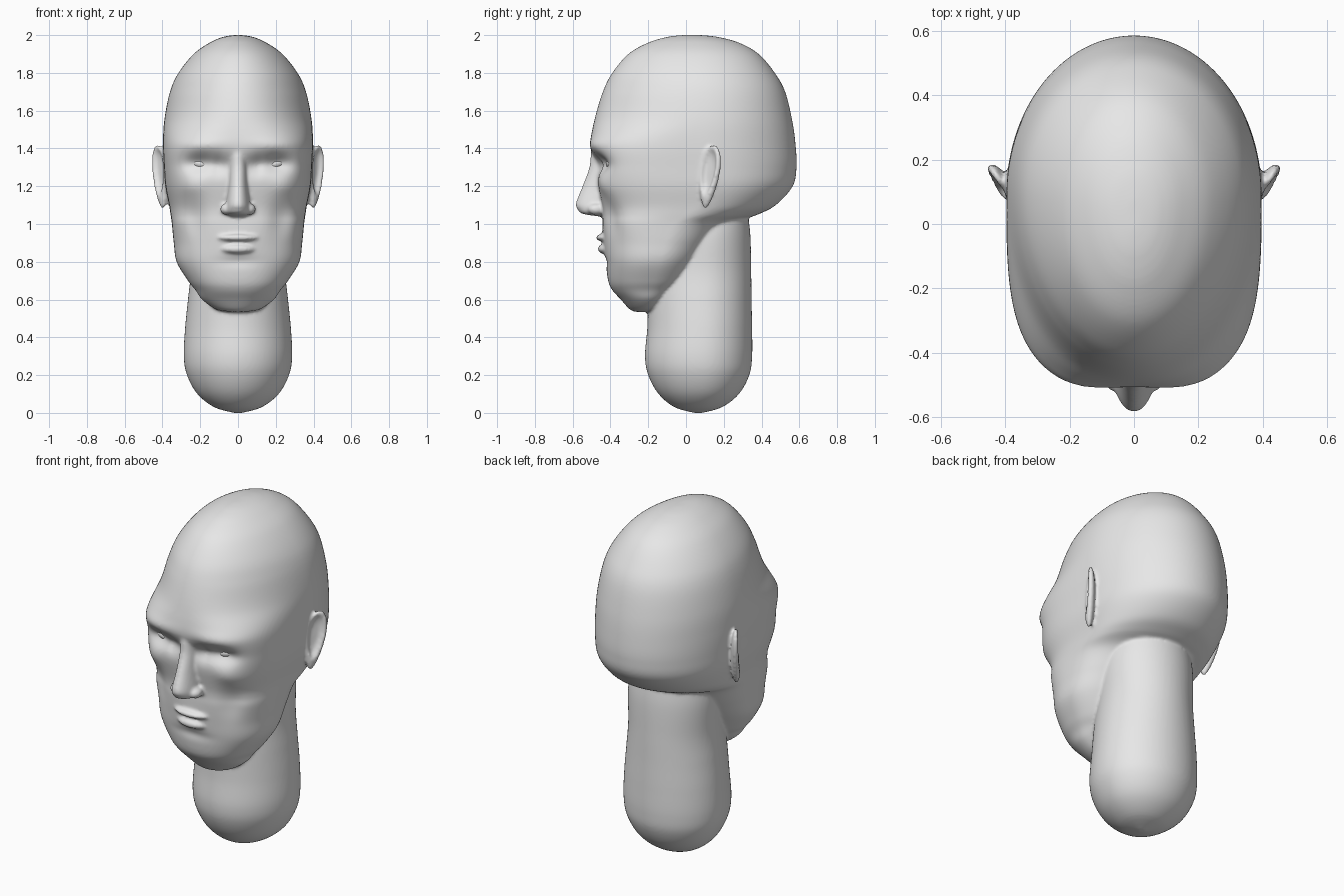
import bpy, bmesh, math
from mathutils import Matrix, Vector

if "Cube" in bpy.data.objects:
    bpy.data.objects.remove(bpy.data.objects["Cube"], do_unlink=True)

CLAY = (0.8, 0.8, 0.8, 1)
clay = bpy.data.materials.new("clay_grey")
clay.use_nodes = True
clay.diffuse_color = CLAY
clay.node_tree.nodes["Principled BSDF"].inputs["Base Color"].default_value = CLAY


def finish(name, bm):
    """Turn a bmesh into a smooth, clay-coloured object."""
    bmesh.ops.recalc_face_normals(bm, faces=bm.faces)
    mesh = bpy.data.meshes.new(name)
    bm.to_mesh(mesh)
    bm.free()
    mesh.materials.append(clay)
    for polygon in mesh.polygons:
        polygon.use_smooth = True
    obj = bpy.data.objects.new(name, mesh)
    bpy.context.collection.objects.link(obj)
    return obj


def spline(a, b, c, d, t):
    return 0.5 * (2 * b + (c - a) * t + (2 * a - 5 * b + 4 * c - d) * t * t
                  + (3 * b - a - 3 * c + d) * t ** 3)


def refine(rows, steps):
    """Smoothly interpolate the rows of a section table."""
    last = len(rows) - 1
    result = []
    for i in range(last):
        quad = [rows[max(0, min(last, i + k))] for k in (-1, 0, 1, 2)]
        for s in range(steps):
            result.append([spline(*values, s / steps) for values in zip(*quad)])
    return result + [list(rows[-1])]


def power(value, exponent):
    return math.copysign(abs(value) ** exponent, value)


def loft(name, rows, sculpt=None, steps=8, sides=128):
    """Rows hold height, front y, back y, half width and front squareness."""
    bm = bmesh.new()
    rings = []
    for z, front, back, width, square in refine(rows, steps):
        middle = front + 0.55 * (back - front)
        ring = []
        for k in range(sides):
            angle = math.tau * k / sides
            c, s = math.cos(angle), math.sin(angle)
            e = 2 / square if s < 0 else 1
            reach = middle - front if s < 0 else back - middle
            point = Vector((width * power(c, e), middle + reach * power(s, e), z))
            if sculpt:
                sculpt(point)
            ring.append(bm.verts.new(point))
        rings.append(ring)
    for low, high in zip(rings, rings[1:]):
        for k in range(sides):
            n = (k + 1) % sides
            bm.faces.new((low[k], low[n], high[n], high[k]))
    bm.faces.new(rings[0][::-1])
    bm.faces.new(rings[-1])
    return finish(name, bm)


def blob(name, place, size, turn=Matrix(), shape=None):
    """A sphere, optionally reshaped, then sized, turned and placed."""
    bm = bmesh.new()
    bmesh.ops.create_uvsphere(bm, u_segments=48, v_segments=32, radius=1)
    if shape:
        for v in bm.verts:
            shape(v.co)
    bm.transform(Matrix.Translation(place) @ turn @ Matrix.Diagonal((*size, 1)))
    return finish(name, bm)


def turned(**degrees):
    result = Matrix()
    for axis, angle in degrees.items():
        result = result @ Matrix.Rotation(math.radians(angle), 4, axis.upper())
    return result


# Face relief: x, z, x radius, z radius, push along y
RELIEF = [
    (0.20, 1.32, 0.09, 0.05, 0.055),   # eye socket
    (0.09, 1.31, 0.04, 0.05, 0.03),    # inner eye corner
    (0.20, 1.42, 0.14, 0.035, -0.012),  # brow
    (0.25, 1.20, 0.07, 0.05, -0.012),  # cheekbone
    (0.23, 1.02, 0.06, 0.09, 0.025),   # cheek hollow
    (0, 0.90, 0.12, 0.08, -0.01),      # mouth mound
    (0, 0.80, 0.10, 0.025, 0.01),      # chin crease
]


def face_relief(p):
    weight = max(0, min(1, (-p.y - 0.1) / 0.2))
    for x, z, rx, rz, push in RELIEF:
        p.y += weight * push * math.exp(-((abs(p.x) - x) / rx) ** 2
                                        - ((p.z - z) / rz) ** 2)


# Skull, face and jaw
skull = loft("head", [
    (0.535, -0.27, -0.18, 0.05, 2), (0.55, -0.3, -0.12, 0.12, 2),
    (0.6, -0.345, -0.08, 0.19, 2), (0.65, -0.39, -0.02, 0.225, 2.2),
    (0.7, -0.412, 0.03, 0.265, 2.3), (0.8, -0.425, 0.09, 0.325, 2.4),
    (0.9, -0.432, 0.16, 0.34, 2.6), (1, -0.44, 0.25, 0.35, 3),
    (1.05, -0.44, 0.38, 0.357, 3.1), (1.1, -0.445, 0.475, 0.365, 3.2),
    (1.2, -0.465, 0.565, 0.385, 3.5), (1.3, -0.48, 0.585, 0.392, 3.6),
    (1.42, -0.505, 0.58, 0.397, 3.2), (1.55, -0.485, 0.562, 0.39, 2.2),
    (1.7, -0.44, 0.525, 0.36, 2), (1.8, -0.39, 0.47, 0.315, 2),
    (1.9, -0.305, 0.385, 0.235, 2), (1.96, -0.2, 0.28, 0.15, 2),
    (1.99, -0.1, 0.17, 0.08, 2), (2, -0.02, 0.08, 0.02, 2)], face_relief)

# Neck with a round base
neck = loft("neck", [(*row, 2) for row in (
    (0, 0.045, 0.085, 0.02), (0.03, -0.06, 0.19, 0.125),
    (0.1, -0.145, 0.28, 0.215), (0.2, -0.2, 0.335, 0.27),
    (0.3, -0.217, 0.35, 0.287), (0.45, -0.205, 0.35, 0.28),
    (0.6, -0.2, 0.347, 0.265), (0.75, -0.19, 0.345, 0.25),
    (0.95, -0.17, 0.34, 0.25), (1.1, -0.1, 0.32, 0.22))])

# Nose
nose = loft("nose", [(*row, 2) for row in (
    (1.04, -0.46, -0.38, 0.04), (1.055, -0.55, -0.36, 0.065),
    (1.08, -0.575, -0.34, 0.07), (1.11, -0.583, -0.34, 0.064),
    (1.2, -0.548, -0.36, 0.052), (1.3, -0.512, -0.38, 0.046),
    (1.4, -0.498, -0.4, 0.04), (1.45, -0.46, -0.41, 0.02))], sides=48)
parts = [skull, neck, nose]


# Lips
def lip_bend(p):
    p.y += 0.5 * p.x ** 2


parts.append(blob("upper_lip", (0, -0.432, 0.928), (0.125, 0.045, 0.021), shape=lip_bend))
parts.append(blob("lower_lip", (0, -0.428, 0.868), (0.105, 0.04, 0.026), shape=lip_bend))


def ear_shape(p):
    """Hollow the outer side and narrow the lobe."""
    radius = math.hypot(p.y + 0.1, p.z - 0.15)
    if p.x > 0:
        p.x -= 1.2 * max(0, 1 - (radius / 0.75) ** 4)
    p.y *= 0.82 + 0.25 * p.z


# Paired features, left side at +x
for side, label in ((1, "left"), (-1, "right")):
    ear = blob(label + "_ear", (side * 0.412, 0.125, 1.25), (side * 0.028, 0.068, 0.172),
               turned(z=-32 * side, x=-10), ear_shape)
    nostril = blob(label + "_nostril", (side * 0.062, -0.475, 1.078), (0.032, 0.045, 0.03))
    eye_turn = turned(z=15 * side, y=-14 * side)
    blob(label + "_eye", (side * 0.205, -0.392, 1.322), (0.05, 0.03, 0.028), eye_turn)
    # Eyelid ring
    bpy.ops.mesh.primitive_torus_add(major_radius=0.052, minor_radius=0.011,
                                     major_segments=48, minor_segments=12)
    lid = bpy.context.object
    lid.name = label + "_eyelids"
    lid.data.transform(Matrix.Translation((side * 0.205, -0.406, 1.322)) @ eye_turn
                       @ Matrix.Diagonal((1, 1, 0.62, 1)) @ turned(x=90))
    parts += [ear, nostril, lid]

# Fuse the flesh into one soft surface
bpy.ops.object.select_all(action="DESELECT")
for part in parts:
    part.select_set(True)
bpy.context.view_layer.objects.active = skull
bpy.ops.object.join()
fuse = skull.modifiers.new("fuse", "REMESH")
fuse.mode = "VOXEL"
fuse.voxel_size = 0.009
fuse.use_smooth_shade = True
soften = skull.modifiers.new("soften", "SMOOTH")
soften.factor = 0.5
soften.iterations = 5
for modifier in (fuse, soften):
    bpy.ops.object.modifier_apply(modifier=modifier.name)
skull.data.materials.clear()
skull.data.materials.append(clay)
bpy.ops.object.shade_smooth()
